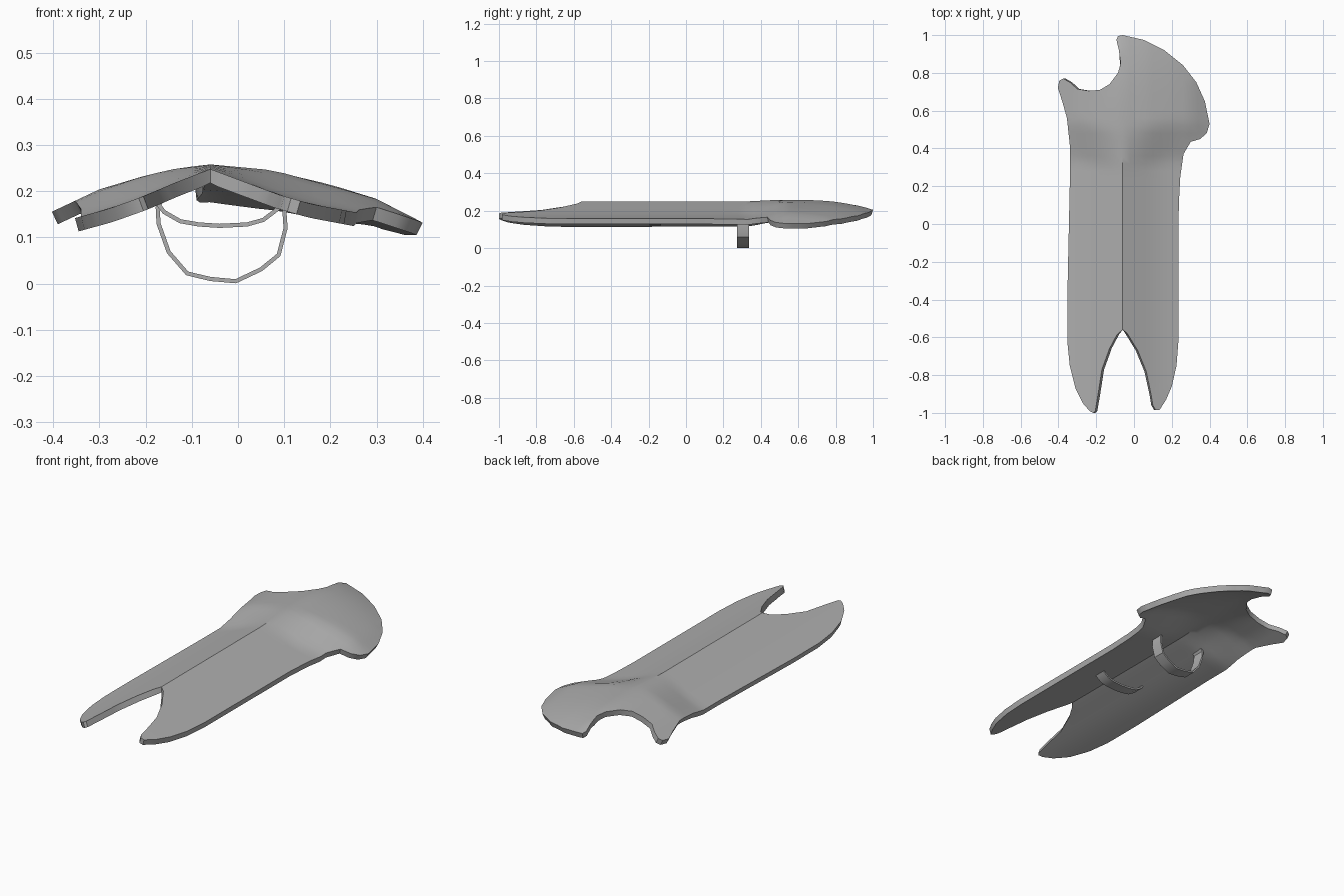
import bpy
import bmesh
from mathutils import Vector
from mathutils.geometry import delaunay_2d_cdt

cube = bpy.data.objects.get("Cube")
if cube:
    bpy.data.objects.remove(cube)

RIDGE = -0.06

grey = bpy.data.materials.new("plain grey")
grey.use_nodes = True
grey.diffuse_color = (0.42, 0.42, 0.42, 1)
grey.node_tree.nodes["Principled BSDF"].inputs["Base Color"].default_value = grey.diffuse_color


def interpolate(table, value):
    """Read a height from a table of (distance, height) pairs."""
    for (a, za), (b, zb) in zip(table, table[1:]):
        if value <= b:
            break
    return za + (zb - za) * (value - a) / (b - a)


def finish(name, bm, thickness, offset):
    """Turn a sheet into a solid, smooth-shaded object."""
    mesh = bpy.data.meshes.new(name)
    bm.to_mesh(mesh)
    bm.free()
    mesh.materials.append(grey)
    obj = bpy.data.objects.new(name, mesh)
    bpy.context.collection.objects.link(obj)
    bpy.ops.object.select_all(action="DESELECT")
    obj.select_set(True)
    bpy.context.view_layer.objects.active = obj
    solid = obj.modifiers.new("thickness", "SOLIDIFY")
    solid.thickness = thickness
    solid.offset = offset
    bpy.ops.object.modifier_apply(modifier=solid.name)
    bpy.ops.object.shade_smooth_by_angle(angle=0.6)
    return obj


# Cross-sections of the long body and the flared back, from the ridge outward
BODY_LEFT = [(0, 0.248), (0.08, 0.218), (0.15, 0.192), (0.22, 0.172), (0.3, 0.157)]
BODY_RIGHT = [(0, 0.248), (0.08, 0.217), (0.15, 0.187), (0.22, 0.162), (0.3, 0.14)]
FLARE_LEFT = [(0, 0.258), (0.13, 0.246), (0.26, 0.217), (0.36, 0.187), (0.46, 0.133)]
FLARE_RIGHT = [(0, 0.258), (0.07, 0.25), (0.14, 0.234), (0.24, 0.204), (0.34, 0.157)]


def plate_height(x, y):
    side = x - RIDGE
    body = interpolate(BODY_LEFT if side > 0 else BODY_RIGHT, abs(side))
    flare = interpolate(FLARE_LEFT if side > 0 else FLARE_RIGHT, abs(side))
    crease = 0.49 + 0.2 * min(abs(side), 0.25)
    blend = min(max((y - crease + 0.2) / 0.2, 0), 1)
    z = body + (flare - body) * blend
    back = max(y - 0.52, 0)
    if side > -0.1:
        z -= 0.48 * back ** 3 + 0.25 * max(side, 0) * back
    return z


# Plate outline, counter-clockwise from the front right prong
OUTLINE = [
    (-.215, -1), (-.205, -.99), (-.19, -.9), (-.17, -.77), (-.13, -.66), (-.09, -.585),
    (-.06, -.56), (-.035, -.58), (.02, -.67), (.065, -.78), (.09, -.9), (.1, -.96),
    (.115, -.985), (.135, -.985), (.17, -.93), (.2, -.86), (.225, -.75), (.235, -.62),
    (.237, .1), (.245, .25), (.262, .37), (.3, .435), (.35, .45), (.385, .48), (.4, .53),
    (.375, .65), (.33, .75), (.26, .84), (.16, .92), (.05, .975), (-.06, 1),
    (-.085, .995), (-.093, .975), (-.08, .92), (-.07, .85), (-.085, .8), (-.13, .74),
    (-.18, .71), (-.24, .705), (-.3, .715), (-.34, .75), (-.375, .77), (-.395, .76),
    (-.403, .72), (-.38, .65), (-.355, .56), (-.34, .42), (-.34, .2), (-.353, -.4),
    (-.353, -.62), (-.34, -.75), (-.31, -.87), (-.27, -.95), (-.235, -.99)]

STEP = 0.04
rim = []
for start, end in zip(OUTLINE, OUTLINE[1:] + OUTLINE[:1]):
    a, b = Vector(start), Vector(end)
    pieces = max(1, round((b - a).length / STEP))
    rim += [a.lerp(b, i / pieces) for i in range(pieces)]

# Interior points on a grid aligned with the ridge, kept clear of the rim
points = list(rim)
for i in range(-9, 13):
    for j in range(-25, 26):
        p = Vector((RIDGE + i * STEP, j * STEP))
        if min((p - r).length for r in rim) > STEP * 0.4:
            points.append(p)

verts, _, faces, *_ = delaunay_2d_cdt(points, [], [list(range(len(rim)))], 1, 1e-5)
bm = bmesh.new()
sheet = [bm.verts.new((p.x, p.y, plate_height(p.x, p.y))) for p in verts]
for face in faces:
    bm.faces.new([sheet[i] for i in face])
bmesh.ops.delete(bm, geom=[v for v in bm.verts if not v.link_faces], context="VERTS")
bmesh.ops.recalc_face_normals(bm, faces=bm.faces)
if sum(f.normal.z for f in bm.faces) < 0:
    bmesh.ops.reverse_faces(bm, faces=bm.faces)
finish("curved_plate", bm, 0.03, -1)


def strap(name, path, y, width):
    """Sweep a flat band along a path across the underside."""
    bm = bmesh.new()
    rows = [[bm.verts.new((x, y + s * width / 2, z)) for s in (-1, 1)] for x, z in path]
    for (a, b), (c, d) in zip(rows, rows[1:]):
        bm.faces.new((a, b, d, c))
    return finish(name, bm, 0.009, 0)


# Deep arm loop and shallow hand grip
strap("arm_loop", [(-.165, .18), (-.174, .165), (-.172, .13), (-.15, .068), (-.11, .022),
                   (-.06, .01), (-.005, .005), (.05, .031), (.088, .062), (.103, .12),
                   (.1, .165), (.09, .18)], 0.305, 0.065)
strap("hand_grip", [(-.175, .175), (-.16, .155), (-.125, .135), (-.085, .128), (-.04, .125),
                    (.02, .128), (.055, .138), (.08, .157), (.1, .175)], -0.165, 0.06)
